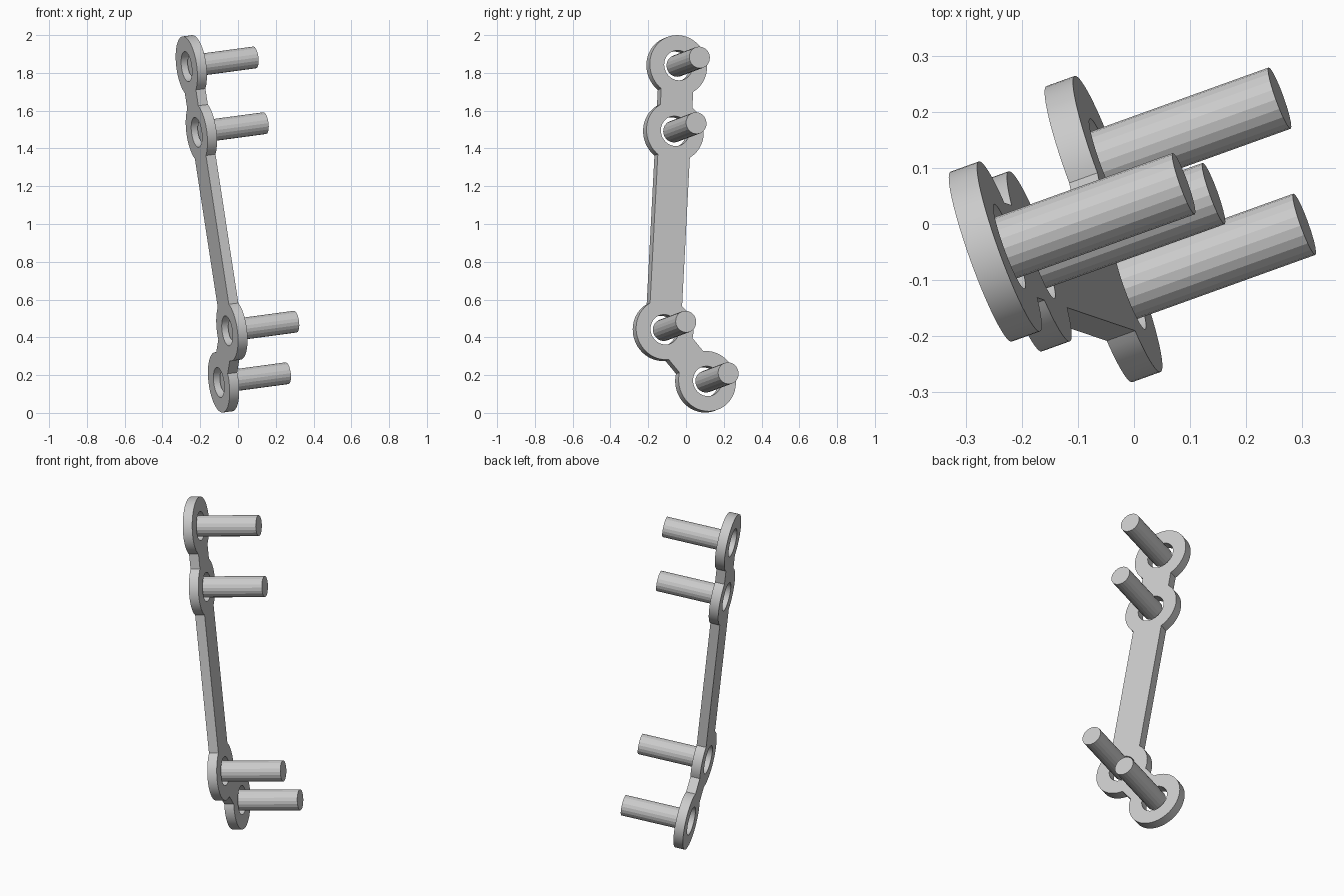
import bpy
from math import asin, atan2, cos, sin, pi
from mathutils import Matrix, Vector

cube = bpy.data.objects.get("Cube")
if cube:
    bpy.data.objects.remove(cube)

THICK = 0.054      # plate thickness
EYE_R = 0.161      # outer radius of each eyelet
HOLE_R = 0.08
NECK = 0.09        # half width of the straight bars
PEG_R, PEG_START, PEG_END = 0.058, -0.026, 0.333

# Plate frame: local z runs along the pegs, local y up the plate
normal = Vector((1, 0.36, 0.135)).normalized()
side = Vector((0, 0, 1)).cross(normal).normalized()
up = normal.cross(side)
frame = Matrix((side, up, normal)).transposed().to_4x4()
frame.translation = (-0.222, -0.04, 1.84)

# Eyelet centres from top to bottom, flattened into the plate
centres = [(-0.222, -0.04, 1.84), (-0.17, -0.058, 1.492),
           (-0.009, -0.113, 0.441), (-0.0525, 0.112, 0.168)]
eyes = [(frame.inverted() @ Vector(c)).to_2d() for c in centres]


def arc(centre, radius, start, sweep, steps):
    return [(centre.x + radius * cos(start + sweep * i / steps),
             centre.y + radius * sin(start + sweep * i / steps))
            for i in range(steps + 1)]


def heading(a, b):
    d = b - a
    return atan2(d.y, d.x)


def add_loop(curve, points):
    spline = curve.splines.new('POLY')
    spline.points.add(len(points) - 1)
    for p, (x, y) in zip(spline.points, points):
        p.co = (x, y, 0, 1)
    spline.use_cyclic_u = True


# Outline: walk down one side of the eyelet chain and back up the other
walk = [0, 1, 2, 3, 2, 1]
spread = asin(NECK / EYE_R)
outline = []
for k, i in enumerate(walk):
    before, after = walk[k - 1], walk[(k + 1) % len(walk)]
    start = heading(eyes[i], eyes[before]) + spread
    end = heading(eyes[i], eyes[after]) - spread
    sweep = (end - start) % (2 * pi)
    outline += arc(eyes[i], EYE_R, start, sweep, max(4, round(sweep * 10)))

# Plate with holes
curve = bpy.data.curves.new("plate", 'CURVE')
curve.dimensions = '2D'
curve.fill_mode = 'BOTH'
curve.extrude = THICK / 2
add_loop(curve, outline)
for eye in eyes:
    add_loop(curve, arc(eye, HOLE_R, 0, 2 * pi, 48)[:-1])
plate = bpy.data.objects.new("plate", curve)
bpy.context.collection.objects.link(plate)
plate.matrix_world = frame @ Matrix.Translation((0, 0, -THICK / 2))
bpy.ops.object.select_all(action='DESELECT')
plate.select_set(True)
bpy.context.view_layer.objects.active = plate
bpy.ops.object.convert(target='MESH')
bpy.ops.object.shade_smooth_by_angle()

# Pegs through the holes
for name, eye in zip(("top", "upper", "lower", "bottom"), eyes):
    bpy.ops.mesh.primitive_cylinder_add(vertices=20, radius=PEG_R,
                                        depth=PEG_END - PEG_START)
    peg = bpy.context.object
    peg.name = name + "_peg"
    middle = (PEG_START + PEG_END) / 2
    peg.matrix_world = frame @ Matrix.Translation((eye.x, eye.y, middle))
